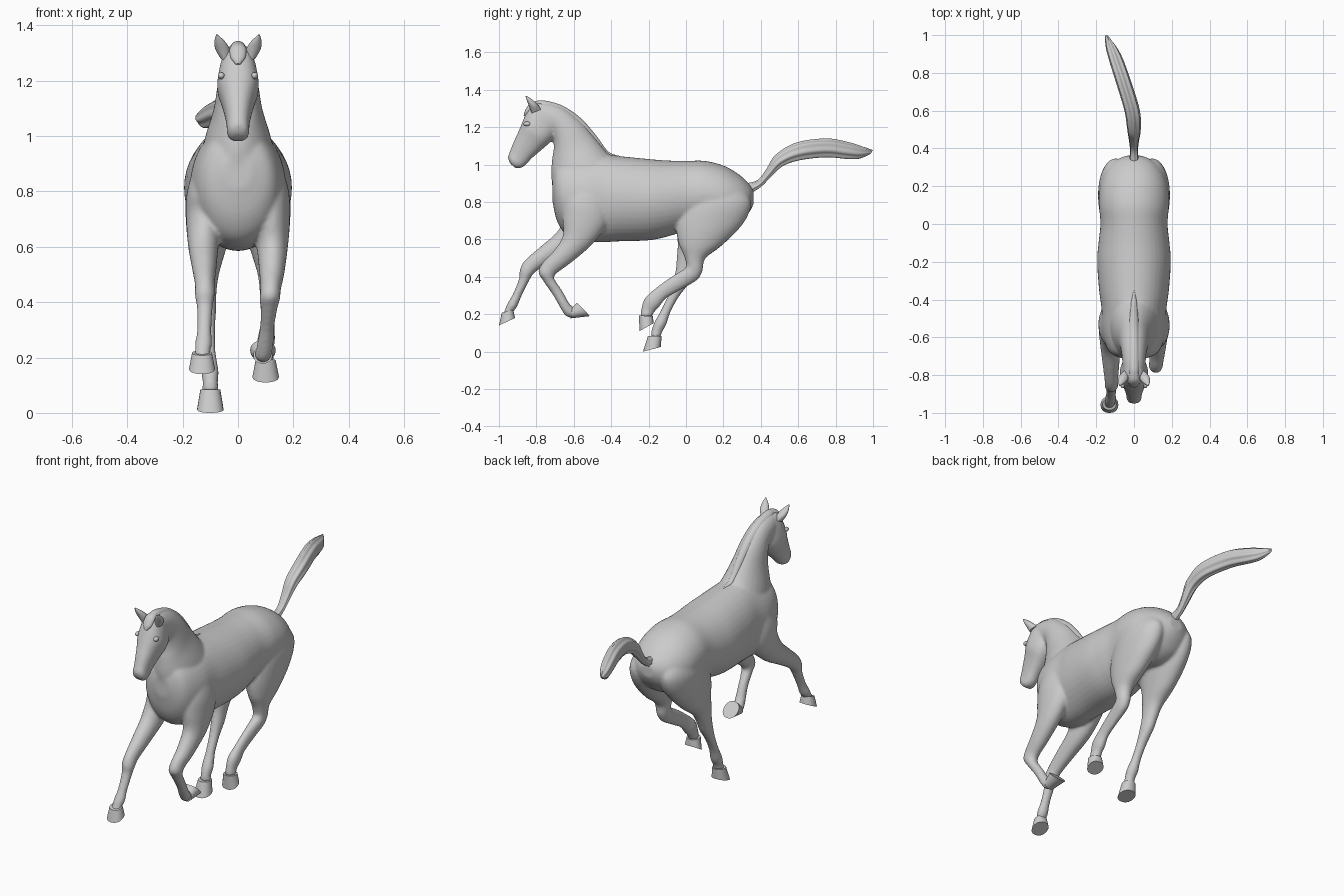
import bpy, bmesh, math
from mathutils import Vector


def spline(a, b, c, d, t):
    return [0.5 * (2 * q + (r - p) * t + (2 * p - 5 * q + 4 * r - s) * t * t
            + (3 * q - p - 3 * r + s) * t ** 3) for p, q, r, s in zip(a, b, c, d)]


def loft(name, st, sub=5, n=28, sq=1.0, ripple=0.0, side=1):
    """Station = side-view edge point (y, z), opposite edge point (y, z), half width, x."""
    rings = []
    for i in range(len(st) - 1):
        quad = [st[max(i - 1, 0)], st[i], st[i + 1], st[min(i + 2, len(st) - 1)]]
        rings += [spline(*quad, k / sub) for k in range(sub)]
    rings.append(st[-1])
    bm = bmesh.new()
    loops = []
    for y1, z1, y2, z2, w, x in rings:
        c = Vector((x * side, (y1 + y2) / 2, (z1 + z2) / 2))
        v = Vector((0, (y1 - y2) / 2, (z1 - z2) / 2))
        loop = []
        for k in range(n):
            a = 2 * math.pi * k / n
            ca, sa = math.cos(a), math.sin(a)
            r = 1 - ripple * (0.5 + 0.5 * math.cos(7 * a + math.pi))
            p = c + v * r * math.copysign(abs(ca) ** sq, ca)
            p.x += w * r * math.copysign(abs(sa) ** sq, sa)
            loop.append(bm.verts.new(p))
        loops.append(loop)
    for A, B in zip(loops, loops[1:]):
        for k in range(n):
            bm.faces.new((A[k], A[(k + 1) % n], B[(k + 1) % n], B[k]))
    bm.faces.new(loops[0])
    bm.faces.new(loops[-1])
    bmesh.ops.recalc_face_normals(bm, faces=bm.faces)
    me = bpy.data.meshes.new(name)
    bm.to_mesh(me)
    bm.free()
    ob = bpy.data.objects.new(name, me)
    bpy.context.collection.objects.link(ob)
    return ob


def select(obs):
    bpy.ops.object.select_all(action='DESELECT')
    for o in obs:
        o.select_set(True)
    bpy.context.view_layer.objects.active = obs[0]


# Torso: top, bottom, half width
torso = [(y, t, y, b, w, 0) for y, t, b, w in [
    (-.715, .93, .81, .05), (-.69, 1.0, .70, .115), (-.64, 1.03, .625, .15),
    (-.55, 1.04, .59, .172), (-.45, 1.055, .585, .172), (-.35, 1.045, .59, .185),
    (-.2, 1.03, .595, .195), (-.1, 1.022, .615, .188), (0, 1.02, .645, .178),
    (.1, 1.02, .66, .185), (.2, .995, .65, .18), (.28, .95, .68, .15),
    (.335, .90, .74, .10), (.362, .86, .79, .04)]]

# Neck: throat edge, crest edge
neck = [(-.70, .80, -.34, 1.0, .14, 0), (-.72, .93, -.415, 1.06, .118, 0),
        (-.717, 1.02, -.49, 1.15, .09, 0), (-.707, 1.09, -.56, 1.232, .077, 0),
        (-.715, 1.15, -.65, 1.303, .066, 0), (-.76, 1.18, -.74, 1.333, .06, 0),
        (-.80, 1.22, -.80, 1.33, .05, 0)]

# Head: face edge, jaw edge
head = [(-.795, 1.335, -.71, 1.26, .045, 0), (-.83, 1.318, -.70, 1.21, .06, 0),
        (-.857, 1.27, -.702, 1.155, .072, 0), (-.876, 1.225, -.735, 1.112, .075, 0),
        (-.897, 1.175, -.78, 1.072, .06, 0), (-.92, 1.125, -.825, 1.033, .048, 0),
        (-.94, 1.075, -.857, .998, .041, 0), (-.952, 1.04, -.882, .983, .04, 0),
        (-.942, 1.008, -.91, .98, .028, 0)]

# Legs: leading edge, trailing edge
shoulder = [(-.62, .92, -.43, .92, .05, .10), (-.655, .80, -.41, .80, .072, .112)]
front_folded = shoulder + [
    (-.66, .71, -.42, .69, .068, .12), (-.66, .615, -.50, .575, .056, .124),
    (-.715, .53, -.615, .475, .045, .122), (-.768, .475, -.69, .42, .037, .118),
    (-.79, .425, -.705, .395, .037, .115), (-.765, .38, -.695, .375, .031, .112),
    (-.71, .30, -.655, .315, .026, .105), (-.67, .23, -.625, .26, .03, .098),
    (-.64, .188, -.605, .24, .03, .092), (-.605, .182, -.595, .235, .029, .09)]
front_reaching = shoulder + [
    (-.645, .73, -.43, .69, .068, .12), (-.69, .64, -.55, .575, .056, .125),
    (-.78, .56, -.69, .495, .045, .122), (-.86, .49, -.785, .44, .036, .12),
    (-.888, .44, -.82, .41, .036, .12), (-.893, .39, -.843, .37, .029, .12),
    (-.925, .31, -.88, .295, .026, .122), (-.956, .255, -.903, .24, .031, .125),
    (-.968, .225, -.922, .215, .028, .128), (-.98, .195, -.93, .205, .03, .13)]
thigh = [(.02, .92, .29, .89, .06, .09), (-.02, .80, .348, .80, .09, .097),
         (-.052, .68, .31, .69, .086, .102)]
hind_near = thigh + [
    (-.04, .58, .20, .575, .064, .112), (-.01, .51, .105, .50, .045, .115),
    (.0, .455, .088, .43, .037, .115), (-.03, .43, .06, .383, .034, .113),
    (-.085, .397, -.02, .335, .028, .11), (-.165, .338, -.105, .285, .026, .106),
    (-.217, .29, -.142, .24, .032, .102), (-.237, .24, -.168, .213, .028, .10),
    (-.245, .185, -.182, .185, .03, .10)]
hind_far = thigh + [
    (-.045, .58, .195, .57, .064, .112), (-.05, .50, .09, .49, .045, .115),
    (-.055, .44, .045, .42, .037, .115), (-.067, .39, .015, .362, .034, .113),
    (-.092, .31, -.04, .29, .028, .11), (-.132, .225, -.083, .21, .026, .106),
    (-.168, .16, -.105, .145, .032, .102), (-.183, .12, -.125, .11, .028, .10),
    (-.19, .08, -.135, .08, .03, .10)]

body = [loft("horse_body", torso, n=40), loft("neck", neck), loft("head", head, sq=.85),
        loft("front_leg_folded", front_folded), loft("front_leg_reaching", front_reaching, side=-1),
        loft("hind_leg_near", hind_near), loft("hind_leg_far", hind_far, side=-1)]

# Fuse the body parts into one smooth skin
select(body)
bpy.ops.object.join()
skin = bpy.context.object
rm = skin.modifiers.new("fuse", 'REMESH')
rm.mode = 'VOXEL'
rm.voxel_size = .008
rm.use_smooth_shade = True
sm = skin.modifiers.new("soften", 'SMOOTH')
sm.factor = .5
sm.iterations = 8
bpy.ops.object.convert(target='MESH')

# Hooves: coronet section, then sole section
hooves = [
    ("hoof_front_folded", 1, (-.617, .178, -.607, .238, .034, .09), (-.513, .19, -.583, .262, .046, .09)),
    ("hoof_front_reaching", -1, (-.985, .208, -.924, .225, .036, .13), (-1.0, .14, -.914, .18, .047, .13)),
    ("hoof_hind_near", 1, (-.252, .193, -.176, .19, .036, .10), (-.248, .11, -.174, .152, .048, .10)),
    ("hoof_hind_far", -1, (-.203, .085, -.13, .085, .036, .10), (-.23, .0, -.135, .025, .048, .10))]
details = [loft(nm, [a, b], sub=3, side=s, sq=.9) for nm, s, a, b in hooves]

# Tail, mane and forelock
details.append(loft("tail", [
    (.32, .90, .34, .84, .025, 0), (.383, .918, .402, .88, .022, 0),
    (.43, .977, .457, .935, .028, 0), (.478, 1.052, .52, .99, .037, 0),
    (.59, 1.118, .61, 1.02, .042, -.01), (.75, 1.14, .75, 1.035, .042, -.055),
    (.87, 1.12, .87, 1.026, .039, -.095), (.94, 1.098, .93, 1.03, .03, -.12),
    (1.0, 1.078, .985, 1.055, .01, -.145)], n=56, ripple=.14))
details.append(loft("mane", [
    (-.35, 1.045, -.38, 1.01, .008, 0), (-.415, 1.07, -.45, 1.03, .02, 0),
    (-.48, 1.155, -.53, 1.10, .027, 0), (-.56, 1.246, -.61, 1.18, .031, 0),
    (-.66, 1.315, -.69, 1.24, .032, 0), (-.76, 1.343, -.76, 1.28, .03, 0),
    (-.81, 1.338, -.79, 1.30, .022, 0)]))
details.append(loft("forelock", [
    (-.785, 1.343, -.785, 1.31, .022, 0), (-.832, 1.33, -.81, 1.295, .03, 0),
    (-.86, 1.29, -.835, 1.275, .026, 0), (-.868, 1.262, -.852, 1.255, .008, 0)]))

# Ears and eyes, mirrored
for side, tag in ((1, "left"), (-1, "right")):
    details.append(loft("ear_" + tag, [
        (-.825, 1.275, -.775, 1.295, .020, .045), (-.838, 1.31, -.792, 1.32, .026, .056),
        (-.85, 1.34, -.818, 1.344, .019, .066), (-.858, 1.366, -.85, 1.367, .003, .076)], side=side))
    bpy.ops.mesh.primitive_uv_sphere_add(segments=16, ring_count=10, radius=.016,
                                         location=(.06 * side, -.85, 1.218))
    eye = bpy.context.object
    eye.name = "eye_" + tag
    eye.scale = (.8, 1.2, .8)
    details.append(eye)

select(details)
bpy.ops.object.shade_smooth_by_angle(angle=math.radians(45))
